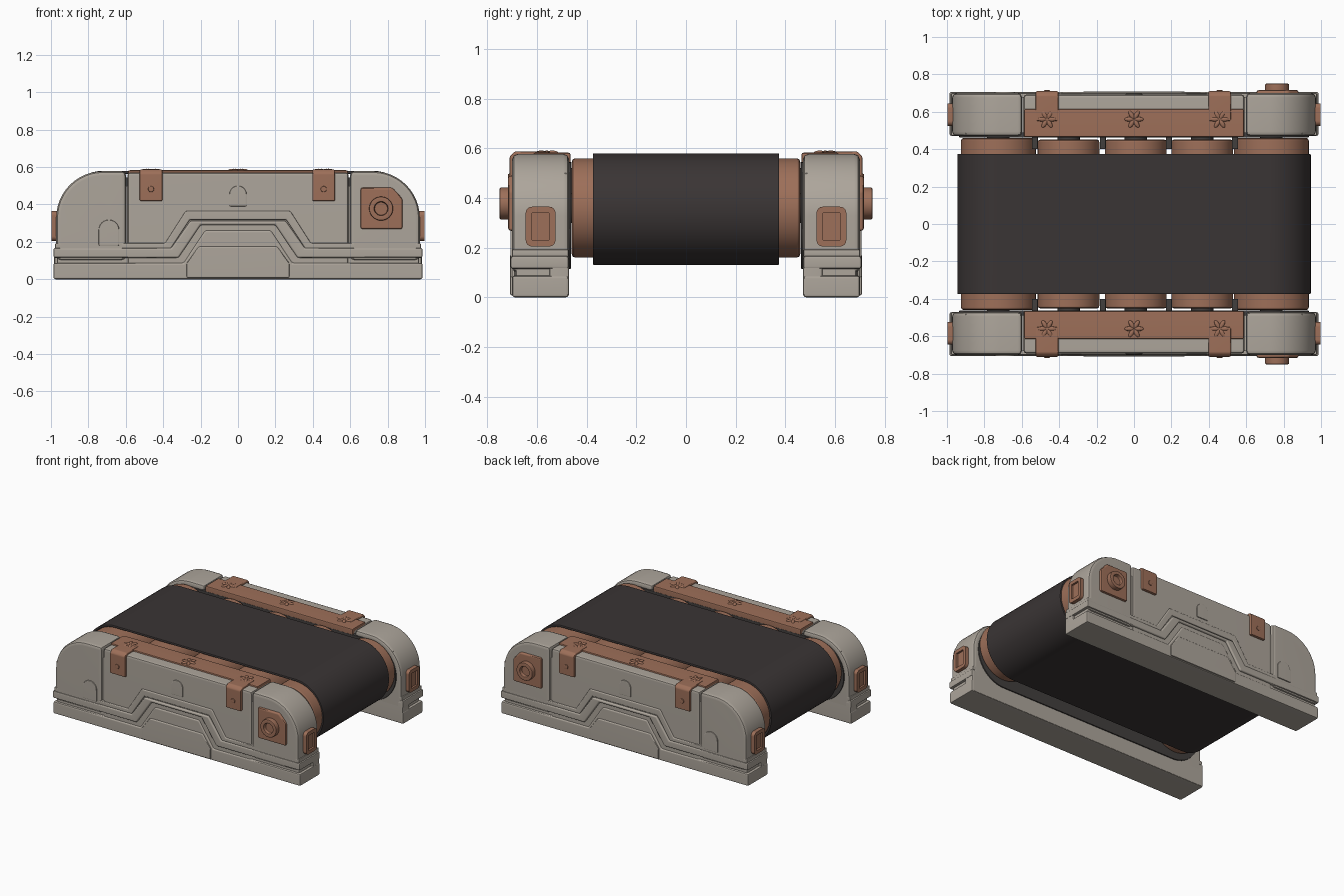
import bpy, bmesh, math
from mathutils import Matrix, Vector

if "Cube" in bpy.data.objects:
    bpy.data.objects.remove(bpy.data.objects["Cube"])


def material(name, rgb):
    m = bpy.data.materials.new(name)
    m.diffuse_color = (*rgb, 1)
    m.use_nodes = True
    m.node_tree.nodes["Principled BSDF"].inputs["Base Color"].default_value = m.diffuse_color
    return m


BEIGE = material("warm_grey_shell", (0.42, 0.38, 0.33))
COPPER = material("copper_brown", (0.34, 0.16, 0.10))
RUBBER = material("black_rubber", (0.042, 0.035, 0.035))
DARK = material("dark_grey_metal", (0.055, 0.05, 0.048))


def finish(bm, name, mat, bevel=0.0, segs=2):
    """Bevel the hard edges and turn the bmesh into an object."""
    bmesh.ops.recalc_face_normals(bm, faces=bm.faces[:])
    if bevel:
        hard = [e for e in bm.edges if len(e.link_faces) == 2 and e.calc_face_angle(0) > 0.6]
        bmesh.ops.bevel(bm, geom=hard, offset=bevel, offset_type='OFFSET', segments=segs,
                        profile=0.5, affect='EDGES', clamp_overlap=True)
    me = bpy.data.meshes.new(name)
    bm.to_mesh(me)
    bm.free()
    me.materials.append(mat)
    ob = bpy.data.objects.new(name, me)
    bpy.context.collection.objects.link(ob)
    return ob


def prism(name, pts, y0, y1, mat, bevel=0.01):
    """Extrude an (x, z) outline from y0 to y1."""
    bm = bmesh.new()
    f = bm.faces.new([bm.verts.new((x, y0, z)) for x, z in pts])
    r = bmesh.ops.extrude_face_region(bm, geom=[f])
    bmesh.ops.translate(bm, vec=(0, y1 - y0, 0),
                        verts=[v for v in r['geom'] if isinstance(v, bmesh.types.BMVert)])
    return finish(bm, name, mat, bevel)


def box(name, x0, x1, y0, y1, z0, z1, mat, bevel=0.01):
    return prism(name, [(x0, z0), (x1, z0), (x1, z1), (x0, z1)], y0, y1, mat, bevel)


def cup(bm, axis, inset, depth):
    """Sink an inset panel into the face that looks along axis."""
    bm.normal_update()
    f = max(bm.faces, key=lambda f: f.normal.dot(axis) + 0.01 * f.calc_center_median().dot(axis))
    bmesh.ops.inset_region(bm, faces=[f], thickness=inset)
    r = bmesh.ops.extrude_face_region(bm, geom=[f])
    bmesh.ops.translate(bm, vec=axis * -depth,
                        verts=[v for v in r['geom'] if isinstance(v, bmesh.types.BMVert)])
    bmesh.ops.delete(bm, geom=[f], context='FACES')


def cylinder(name, x, z, r, y0, y1, mat, bevel=0.008, sides=48, hole=None):
    """Cylinder along y, optionally with a sunk outer end."""
    bm = bmesh.new()
    bmesh.ops.create_cone(bm, cap_ends=True, segments=sides, radius1=r, radius2=r, depth=abs(y1 - y0),
                          matrix=Matrix.Translation((x, (y0 + y1) / 2, z)) @ Matrix.Rotation(math.pi / 2, 4, 'X'))
    if hole:
        cup(bm, Vector((0, math.copysign(1, y1), 0)), *hole)
    return finish(bm, name, mat, bevel)


def arc(cx, cz, r, a0, a1, n=12):
    return [(cx + r * math.cos(math.radians(a0 + (a1 - a0) * i / n)),
             cz + r * math.sin(math.radians(a0 + (a1 - a0) * i / n))) for i in range(n + 1)]


def stadium(hx, cz, r, n=24):
    return arc(hx, cz, r, -90, 90, n) + arc(-hx, cz, r, 90, 270, n)


def arch(x, z0, z1, w):
    return [(x - w / 2, z0), (x + w / 2, z0)] + arc(x, z1 - w / 2, w / 2, 0, 180)


def flip(pts):
    return [(-x, z) for x, z in reversed(pts)]


def band(lower, upper):
    """Closed symmetric band between two left-half outlines."""
    return lower + flip(lower) + upper[::-1] and lower + flip(lower) + (upper + flip(upper))[::-1]


# Belt: hollow loop
bm = bmesh.new()
rings = []
for hw, r in ((0.375, 0.225), (0.375, 0.208), (-0.375, 0.208), (-0.375, 0.225)):
    rings.append([bm.verts.new((x, hw, z)) for x, z in stadium(0.72, 0.355, r)])
for a, b in zip(rings, rings[1:] + rings[:1]):
    for i in range(len(a)):
        j = (i + 1) % len(a)
        bm.faces.new((a[i], a[j], b[j], b[i]))
finish(bm, "belt", RUBBER, 0.006)

# Rollers running through the belt
for i, (x, z, r, w) in enumerate([(-0.725, 0.36, 0.2, 0.46), (0.735, 0.36, 0.2, 0.46), (-0.35, 0.395, 0.165, 0.452),
                                  (0.01, 0.395, 0.165, 0.452), (0.365, 0.395, 0.165, 0.452)]):
    cylinder(f"roller_{i}", x, z, r, -w, w, COPPER, 0.015)
    cylinder(f"roller_axle_{i}", x, z, 0.06, -0.475, 0.475, DARK, 0)

for s, side in ((-1, "front"), (1, "back")):
    # Shell: two rounded end caps and a centre block
    cap = [(0.598, 0.1), (0.972, 0.1)] + arc(0.722, 0.328, 0.25, 0, 90) + [(0.598, 0.578)]
    for e, pts in (("right", cap), ("left", flip(cap))):
        prism(f"{side}_{e}_end_cap", pts, s * 0.47, s * 0.7, BEIGE, 0.024)
    box(f"{side}_centre_shell", -0.592, 0.592, s * 0.474, s * 0.692, 0.02, 0.572, BEIGE, 0.018)
    box(f"{side}_shell_core", -0.9, 0.9, s * 0.48, s * 0.68, 0.02, 0.5, BEIGE, 0)

    # Base: stepped bands that rise over the centre
    box(f"{side}_base_core", -0.968, 0.968, s * 0.475, s * 0.685, 0.01, 0.19, BEIGE, 0.01)
    box(f"{side}_base_inner", -0.983, 0.983, s * 0.47, s * 0.55, 0.002, 0.16, BEIGE, 0.012)
    top = [(-0.978, 0.193), (-0.39, 0.193), (-0.28, 0.365)]
    mid = [(-0.978, 0.163), (-0.36, 0.163), (-0.258, 0.318)]
    mid_out = [(-0.987, 0.167), (-0.357, 0.167), (-0.255, 0.312)]
    low = [(-0.987, 0.115), (-0.318, 0.115), (-0.2, 0.29)]
    prism(f"{side}_upper_band", band(mid, top), s * 0.472, s * 0.7, BEIGE, 0.007)
    prism(f"{side}_middle_band", band(low, mid_out), s * 0.472, s * 0.706, BEIGE, 0.01)
    slab = [(-0.987, 0.088), (-0.292, 0.088), (-0.177, 0.262)]
    prism(f"{side}_lower_slab", band([(-0.987, 0), (-0.5, 0)], slab), s * 0.472, s * 0.7, BEIGE, 0.012)
    prism(f"{side}_base_panel", band([(-0.275, 0.008)], [(-0.275, 0.085), (-0.21, 0.175)]),
          s * 0.68, s * 0.708, BEIGE, 0.008)

    # Small arched details
    prism(f"{side}_centre_arch", arch(0, 0.39, 0.5, 0.092), s * 0.68, s * 0.698, BEIGE, 0.006)
    prism(f"{side}_end_arch", arch(-0.69, 0.18, 0.318, 0.11), s * 0.68, s * 0.707, BEIGE, 0.006)

    # Dark inner wall and spacers between the rollers
    prism(f"{side}_inner_wall", stadium(0.72, 0.33, 0.215), s * 0.462, s * 0.49, DARK, 0.004)
    for i, x in enumerate((-0.53, -0.167, 0.187, 0.54)):
        box(f"{side}_spacer_{i}", x - 0.016, x + 0.016, s * 0.4, s * 0.475, 0.3, 0.52, DARK, 0.004)

    # Copper top rail with two clamps
    box(f"{side}_top_rail", -0.588, 0.588, s * 0.464, s * 0.615, 0.5, 0.583, COPPER, 0.01)
    for x in (-0.465, 0.458):
        e = "left" if x < 0 else "right"
        # Clamp: L-shaped strap over the outer edge
        bm = bmesh.new()
        prof = [(0.55, 0.55), (0.55, 0.587), (0.69, 0.587), (0.71, 0.567), (0.71, 0.418), (0.68, 0.418), (0.68, 0.55)]
        f = bm.faces.new([bm.verts.new((x - 0.061, s * y, z)) for y, z in prof])
        r = bmesh.ops.extrude_face_region(bm, geom=[f])
        bmesh.ops.translate(bm, vec=(0.122, 0, 0),
                            verts=[v for v in r['geom'] if isinstance(v, bmesh.types.BMVert)])
        finish(bm, f"{side}_{e}_clamp", COPPER, 0.008)
        cylinder(f"{side}_{e}_clamp_rivet", x, 0.482, 0.016, s * 0.7, s * 0.716, COPPER, 0.004, 16)

    # Petal-like bolts on the rail
    for i, x in enumerate((-0.465, 0, 0.458)):
        bm = bmesh.new()
        for k in range(6):
            a = k * math.pi / 3
            m = (Matrix.Translation((x + 0.026 * math.cos(a), s * 0.56 + 0.026 * math.sin(a), 0.583))
                 @ Matrix.Rotation(a, 4, 'Z') @ Matrix.Diagonal((0.026, 0.012, 0.008, 1)))
            bmesh.ops.create_uvsphere(bm, u_segments=12, v_segments=8, radius=1, matrix=m)
        finish(bm, f"{side}_rail_bolt_{i}", COPPER)

    # Drive hub: plate with a clipped corner and a hollow knob
    plate = [(0.655, 0.268), (0.88, 0.268), (0.88, 0.43), (0.825, 0.49), (0.655, 0.49)]
    prism(f"{side}_hub_plate", plate, s * 0.68, s * 0.716, COPPER, 0.012)
    cylinder(f"{side}_hub_knob", 0.765, 0.378, 0.064, s * 0.7, s * 0.75, COPPER, 0.006, 32, (0.028, 0.025))

    # End buckles with sunk centres
    for e in (-1, 1):
        bm = bmesh.new()
        m = Matrix.Translation((e * 0.972, s * 0.585, 0.285)) @ Matrix.Diagonal((0.05, 0.12, 0.16, 1))
        bmesh.ops.create_cube(bm, size=1, matrix=m)
        up = [d for d in bm.edges if abs((d.verts[0].co - d.verts[1].co).x) > 0.04]
        bmesh.ops.bevel(bm, geom=up, offset=0.025, segments=4, profile=0.5, affect='EDGES')
        cup(bm, Vector((e, 0, 0)), 0.026, 0.014)
        finish(bm, f"{side}_{'right' if e > 0 else 'left'}_buckle", COPPER, 0.005)

# Smooth shading with clean flat faces
for ob in bpy.data.objects:
    ob.select_set(True)
    bpy.context.view_layer.objects.active = ob
bpy.ops.object.shade_smooth_by_angle(angle=math.radians(40))
for ob in bpy.data.objects:
    ob.modifiers.new("weighted_normals", 'WEIGHTED_NORMAL').keep_sharp = True
